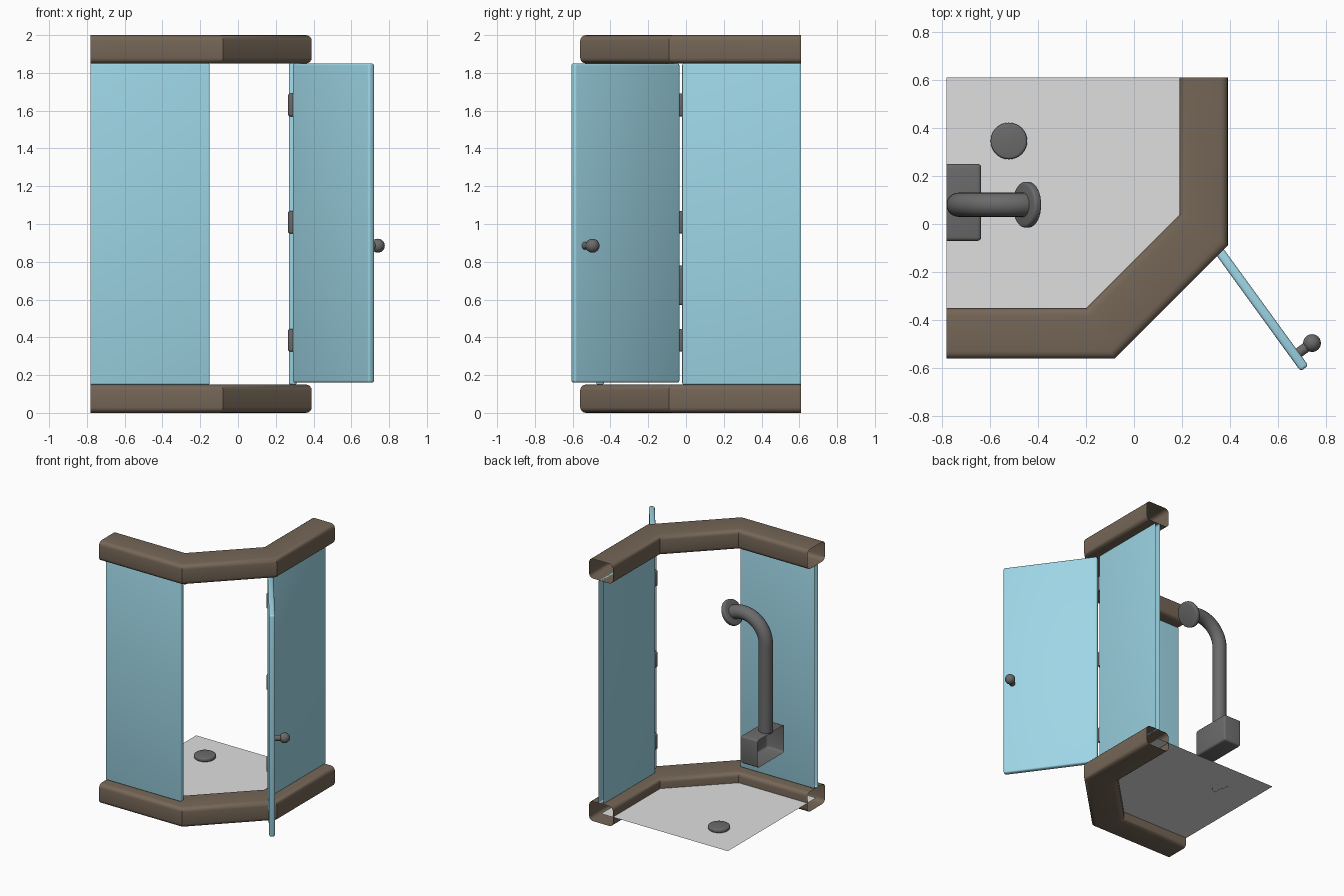
import bpy, bmesh
from math import sin, cos, pi, radians
from mathutils import Vector, Matrix

cube = bpy.data.objects.get("Cube")
if cube:
    bpy.data.objects.remove(cube)


def material(name, rgb):
    m = bpy.data.materials.new(name)
    m.use_nodes = True
    m.diffuse_color = (*rgb, 1)
    m.node_tree.nodes["Principled BSDF"].inputs["Base Color"].default_value = (*rgb, 1)
    return m


brown = material("brown_frame", (0.178, 0.133, 0.095))
blue = material("blue_glass", (0.34, 0.67, 0.79))
grey = material("dark_grey_metal", (0.145, 0.145, 0.145))
pale = material("pale_grey_floor", (0.74, 0.74, 0.74))


def finish(name, bm, mat, matrix=None, recalc=True):
    if recalc:
        bmesh.ops.recalc_face_normals(bm, faces=bm.faces)
    mesh = bpy.data.meshes.new(name)
    bm.to_mesh(mesh)
    bm.free()
    mesh.materials.append(mat)
    ob = bpy.data.objects.new(name, mesh)
    bpy.context.collection.objects.link(ob)
    if matrix:
        ob.matrix_world = matrix
    bpy.ops.object.select_all(action="DESELECT")
    ob.select_set(True)
    bpy.context.view_layer.objects.active = ob
    bpy.ops.object.shade_smooth_by_angle(angle=radians(35))
    return ob


def skin(name, rings, mat, caps=False):
    """Tube through a list of closed rings of points."""
    bm = bmesh.new()
    loops = [[bm.verts.new(p) for p in ring] for ring in rings]
    for a, b in zip(loops, loops[1:]):
        n = len(a)
        for i in range(n):
            bm.faces.new((a[i], a[(i + 1) % n], b[(i + 1) % n], b[i]))
    if caps:
        bm.faces.new(loops[0])
        bm.faces.new(loops[-1])
    return finish(name, bm, mat)


def box(name, low, high, mat, bevel, open_side=None, matrix=None):
    """Bevelled box, optionally left open where it meets a wall."""
    low, high = Vector(low), Vector(high)
    bm = bmesh.new()
    bmesh.ops.create_cube(bm, size=1)
    for v in bm.verts:
        v.co = (low + high) / 2 + v.co * (high - low)
    if open_side:
        bm.normal_update()
        gone = [f for f in bm.faces if f.normal.dot(Vector(open_side)) > 0.9]
        bmesh.ops.delete(bm, geom=gone, context="FACES")
    edges = [e for e in bm.edges if not e.is_boundary]
    bmesh.ops.bevel(bm, geom=edges, offset=bevel, segments=3, profile=0.5, affect="EDGES")
    return finish(name, bm, mat, matrix)


def disc(name, centre, axis, radius, depth, mat, bevel):
    """Round part with softened rims."""
    bm = bmesh.new()
    bmesh.ops.create_cone(bm, cap_ends=True, segments=32, radius1=radius, radius2=radius, depth=depth)
    rims = [e for e in bm.edges if abs(e.verts[0].co.z - e.verts[1].co.z) < 0.001]
    if bevel:
        bmesh.ops.bevel(bm, geom=rims, offset=bevel, segments=3, profile=0.5, affect="EDGES")
    turn = Vector(axis).to_track_quat("Z", "Y").to_matrix().to_4x4()
    return finish(name, bm, mat, Matrix.Translation(centre) @ turn)


# Top and bottom frame rails: rounded section along a three-sided path, open at the walls
outer = [(-0.78, -0.56), (-0.08, -0.56), (0.39, -0.09), (0.39, 0.61)]
inner = [(-0.78, -0.35), (-0.2, -0.35), (0.19, 0.04), (0.19, 0.61)]
width, height, soft = 0.2, 0.15, 0.03
section = []
for k, (cx, cz) in enumerate([(1, 1), (0, 1), (0, 0), (1, 0)]):
    for j in range(5):
        a = (k + j / 4) * pi / 2
        u = (soft + cx * (width - 2 * soft) + soft * cos(a)) / width
        section.append((u, soft + cz * (height - 2 * soft) + soft * sin(a)))
for name, base in (("bottom_rail", 0), ("top_rail", 2 - height)):
    rings = []
    for o, i in zip(outer, inner):
        o, i = Vector(o), Vector(i)
        rings.append([(*i.lerp(o, u), base + z) for u, z in section])
    skin(name, rings, brown)

# Floor sheet, reaching the middle of the rail
bm = bmesh.new()
middle = [(Vector(o) + Vector(i)) / 2 for o, i in zip(outer, inner)]
bm.faces.new([bm.verts.new((*p, 0.075)) for p in middle + [Vector((-0.78, 0.61))]])
finish("floor", bm, pale, recalc=False)

# Fixed glass panels
box("front_panel", (-0.78, -0.475, 0.15), (-0.15, -0.435, 1.85), blue, 0.008, (-1, 0, 0))
box("side_panel", (0.27, -0.02, 0.15), (0.31, 0.61, 1.85), blue, 0.008, (0, 1, 0))

# Open door, built along its own x axis and swung out
swing = Matrix.Translation((0.303, -0.042, 0)) @ Matrix.Rotation(radians(-54), 4, "Z")
box("door", (0, -0.02, 0.16), (0.69, 0.02, 1.85), blue, 0.012, matrix=swing)

# Door knob
out = Vector((0.809, 0.588, 0))
knob = Vector((0.74, -0.495, 0.885))
disc("knob_stem", knob - out * 0.045, out, 0.021, 0.07, grey, 0)
bm = bmesh.new()
bmesh.ops.create_uvsphere(bm, u_segments=24, v_segments=16, radius=0.037)
finish("knob", bm, grey, Matrix.Translation(knob))

# Hinges
for n, z in enumerate((0.385, 1.01, 1.63)):
    disc(f"hinge_{n + 1}", (0.286, -0.028, z), (0, 0, 1), 0.021, 0.12, grey, 0.01)

# Drain
disc("drain", (-0.52, 0.345, 0.09), (0, 0, 1), 0.076, 0.03, grey, 0.01)

# Shower wall box, open towards the wall
box("wall_box", (-0.78, -0.07, 0.57), (-0.635, 0.25, 0.78), grey, 0.015, (-1, 0, 0))

# Shower pipe: straight riser, then an arc bending over and down
px, py, bend, rise, pipe_r = -0.73, 0.08, 0.19, 1.44, 0.05
path = [(Vector((px, py, 0.77)), Vector((0, 0, 1)))]
for k in range(17):
    a = radians(120) * k / 16
    path.append((Vector((px + bend * (1 - cos(a)), py, rise + bend * sin(a))),
                 Vector((sin(a), 0, cos(a)))))
rings = []
for p, t in path:
    side = Vector((0, 1, 0))
    up = t.cross(side)
    rings.append([p + pipe_r * (cos(2 * pi * i / 24) * side + sin(2 * pi * i / 24) * up)
                  for i in range(24)])
skin("shower_pipe", rings, grey, caps=True)

# Shower head
end, aim = path[-1]
disc("shower_head", end, aim, 0.095, 0.035, grey, 0.01)
